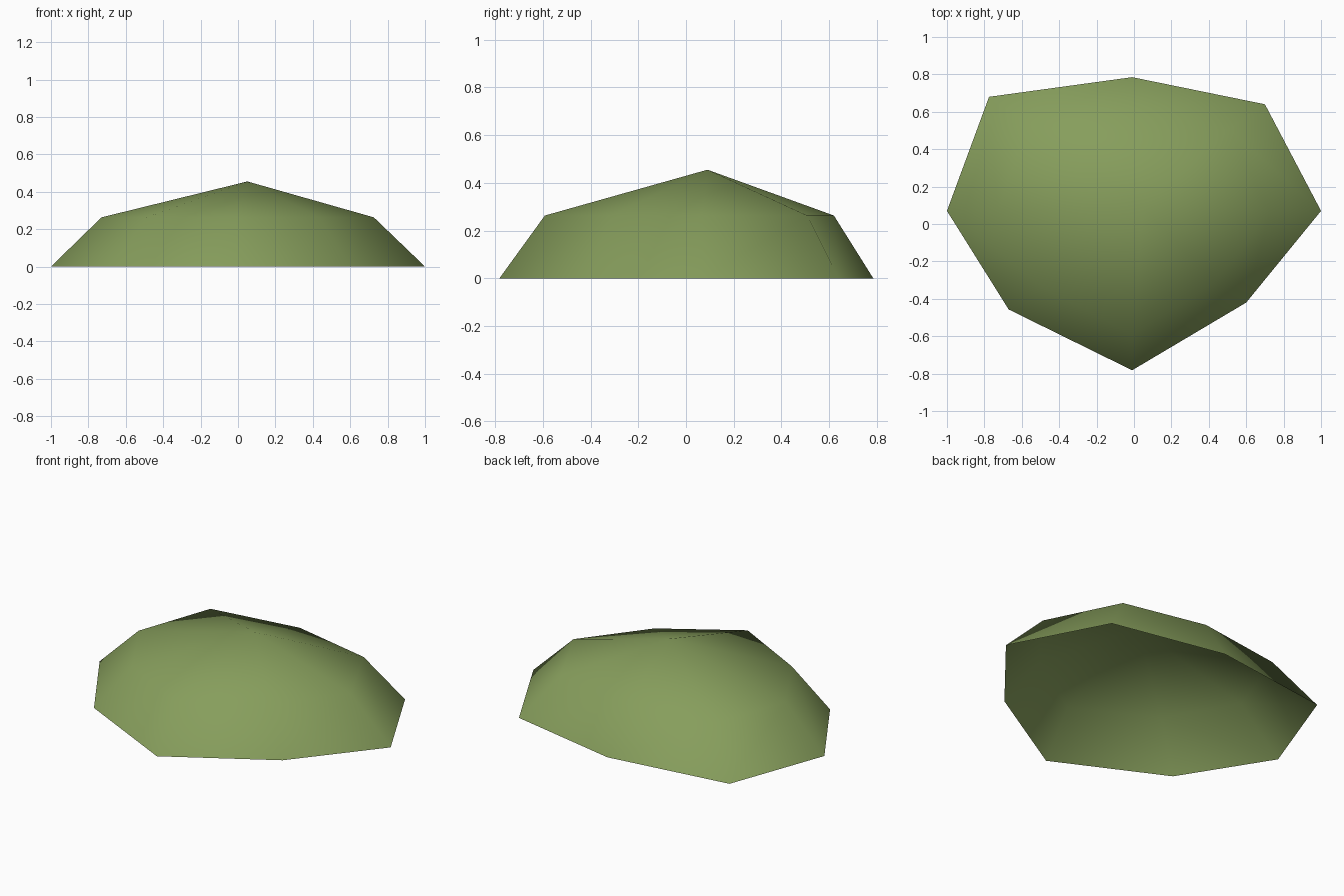
import bpy
import bmesh

cube = bpy.data.objects.get("Cube")
if cube:
    bpy.data.objects.remove(cube, do_unlink=True)

# Moss green material
green = bpy.data.materials.new("moss_green")
green.use_nodes = True
colour = (0.24, 0.34, 0.107, 1)
green.diffuse_color = colour
bsdf = next(n for n in green.node_tree.nodes if n.type == 'BSDF_PRINCIPLED')
bsdf.inputs["Base Color"].default_value = colour

# Irregular eight-sided ground outline
outline = [(-1, 0.07), (-0.67, -0.457), (-0.01, -0.782), (0.6, -0.42),
           (1, 0.07), (0.7, 0.64), (-0.01, 0.785), (-0.775, 0.68)]
shoulder_height = 0.263
peak = (0.05, 0.09, 0.455)

bm = bmesh.new()
base = [bm.verts.new((x, y, 0)) for x, y in outline]
shoulder = [bm.verts.new((x * 0.728 - 0.002, y * 0.773 + 0.013, shoulder_height))
            for x, y in outline]
top = bm.verts.new(peak)

# Steep sides and a shallow cap, left open underneath
count = len(outline)
for i in range(count):
    j = (i + 1) % count
    bm.faces.new((base[i], base[j], shoulder[j], shoulder[i]))
    bm.faces.new((shoulder[i], shoulder[j], top))
for face in bm.faces:
    face.smooth = True

mesh = bpy.data.meshes.new("mound")
bm.to_mesh(mesh)
bm.free()
mesh.materials.append(green)
mound = bpy.data.objects.new("mound", mesh)
bpy.context.collection.objects.link(mound)
